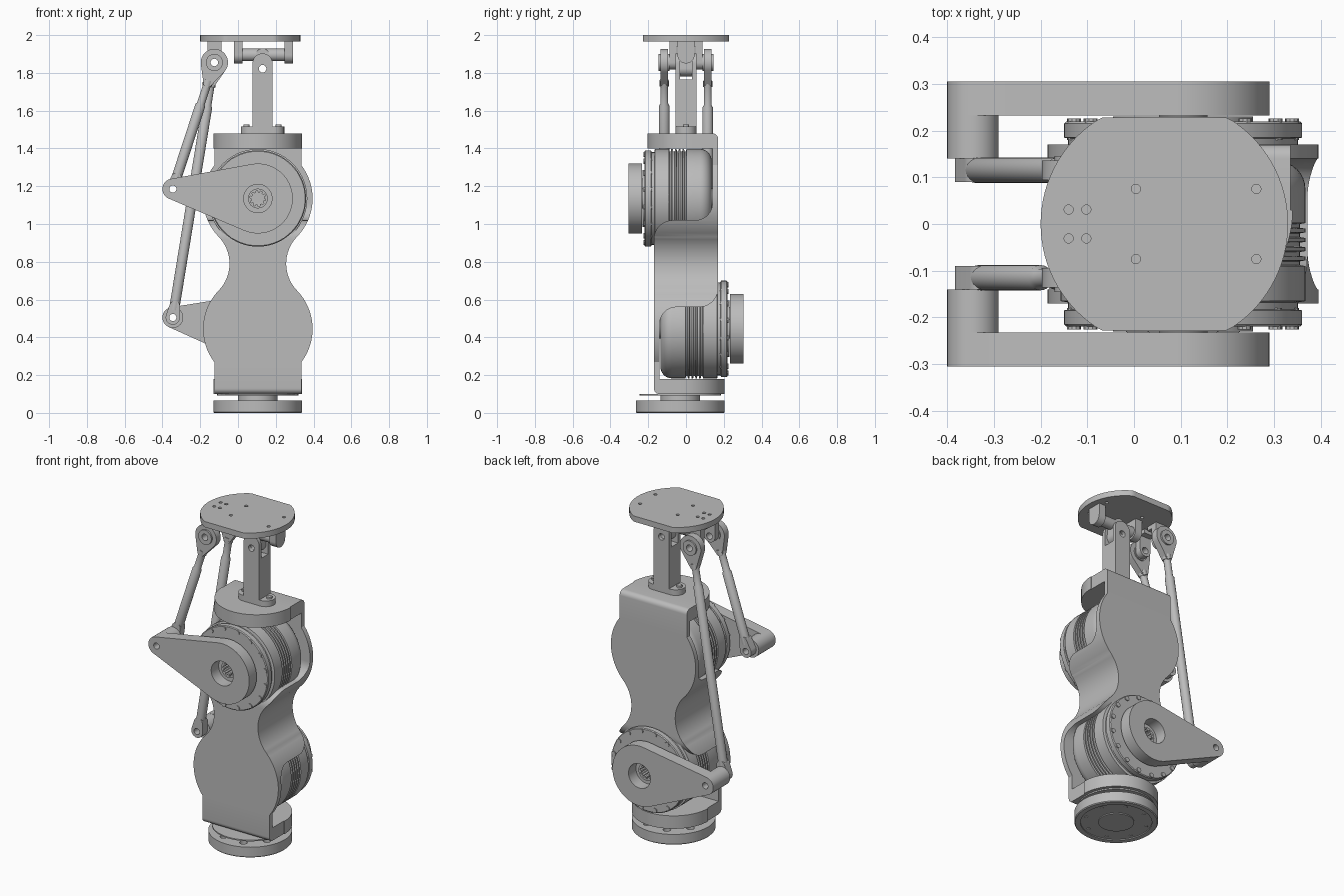
import bpy, bmesh
from math import sin, cos, pi, atan2, acos, hypot
from mathutils import Matrix, Vector

if "Cube" in bpy.data.objects:
    bpy.data.objects.remove(bpy.data.objects["Cube"])

metal = bpy.data.materials.new("grey metal")
metal.use_nodes = True
grey = (0.5, 0.5, 0.5, 1)
metal.diffuse_color = grey
metal.node_tree.nodes["Principled BSDF"].inputs["Base Color"].default_value = grey

AX, LOW, HIGH, MID = 0.105, 0.445, 1.135, 0.79   # joint axis x, joint heights, centre


# ---- helpers ----
def arc(x, y, r, a, b, n=16):
    return [(x + r * cos(a + (b - a) * i / n), y + r * sin(a + (b - a) * i / n)) for i in range(n + 1)]


def circle(x, y, r, n=48):
    return arc(x, y, r, 0, 2 * pi, n)[:-1]


def rect(x0, y0, x1, y1):
    return [(x0, y0), (x1, y0), (x1, y1), (x0, y1)]


def link(x0, y0, r0, x1, y1, r1):
    """Outline of two circles joined by tangent lines."""
    f = atan2(y1 - y0, x1 - x0)
    b = acos((r0 - r1) / hypot(x1 - x0, y1 - y0))
    return arc(x0, y0, r0, f + b, f + 2 * pi - b, 40) + arc(x1, y1, r1, f - b, f + b, 20)


def finish(name, bm):
    bmesh.ops.recalc_face_normals(bm, faces=bm.faces)
    me = bpy.data.meshes.new(name)
    bm.to_mesh(me)
    bm.free()
    me.materials.append(metal)
    ob = bpy.data.objects.new(name, me)
    bpy.context.collection.objects.link(ob)
    smooth(ob)
    return ob


def smooth(ob):
    bpy.ops.object.select_all(action='DESELECT')
    ob.select_set(True)
    bpy.context.view_layer.objects.active = ob
    bpy.ops.object.shade_smooth_by_angle(angle=0.6)


def prism(name, axis, lo, hi, outline, *holes):
    """Extrude an outline with holes along x, y or z."""
    cu = bpy.data.curves.new(name, 'CURVE')
    cu.dimensions, cu.fill_mode, cu.extrude = '2D', 'BOTH', (hi - lo) / 2
    for loop in (outline,) + holes:
        sp = cu.splines.new('POLY')
        sp.points.add(len(loop) - 1)
        for p, (u, v) in zip(sp.points, loop):
            p.co = (u, v, 0, 1)
        sp.use_cyclic_u = True
    tmp = bpy.data.objects.new(name + "_outline", cu)
    bpy.context.collection.objects.link(tmp)
    me = bpy.data.meshes.new_from_object(tmp.evaluated_get(bpy.context.evaluated_depsgraph_get()))
    bm = bmesh.new()
    bm.from_mesh(me)
    bpy.data.objects.remove(tmp)
    bpy.data.meshes.remove(me)
    bmesh.ops.remove_doubles(bm, verts=bm.verts, dist=1e-5)
    for v in bm.verts:
        a, b, w = v.co.x, v.co.y, v.co.z + (lo + hi) / 2
        v.co = {'x': (w, a, b), 'y': (a, w, b), 'z': (a, b, w)}[axis]
    return finish(name, bm)


def lathe(name, profile, centre, axis, steps=72):
    """Turn a closed (radius, height) profile about the y or z axis."""
    bm = bmesh.new()
    vs = [bm.verts.new((r, h, 0) if axis == 'y' else (r, 0, h)) for r, h in profile]
    es = [bm.edges.new((vs[i - 1], vs[i])) for i in range(len(vs))]
    d = Vector((0, 1, 0)) if axis == 'y' else Vector((0, 0, 1))
    bmesh.ops.spin(bm, geom=vs + es, cent=(0, 0, 0), axis=d, angle=2 * pi, steps=steps)
    bmesh.ops.remove_doubles(bm, verts=bm.verts, dist=1e-5)
    bmesh.ops.translate(bm, verts=bm.verts, vec=centre)
    return finish(name, bm)


def boolean(ob, other, op):
    m = ob.modifiers.new("cut", 'BOOLEAN')
    m.object, m.operation, m.solver = other, op, 'EXACT'
    bpy.context.view_layer.objects.active = ob
    bpy.ops.object.modifier_apply(modifier=m.name)
    bpy.data.objects.remove(other)


def flipped(ob, name):
    """Copy a part turned half way round the x direction about the middle."""
    c = ob.copy()
    c.data = ob.data.copy()
    c.name = name
    c.data.transform(Matrix.Translation((0, 0, 2 * MID)) @ Matrix.Rotation(pi, 4, 'X'))
    bpy.context.collection.objects.link(c)
    return c


# ---- base ----
BY = -0.03
base = lathe("base_disc", [(0.0001, 0), (0.1, 0), (0.1, 0.006), (0.2, 0.006), (0.2, 0), (0.23, 0),
             (0.235, 0.005), (0.235, 0.065), (0.105, 0.065), (0.105, 0.1), (0.0001, 0.1)], (AX, BY, 0), 'z')
for i in range(8):
    x, y = AX + 0.175 * cos(i * pi / 4 + 0.39), BY + 0.175 * sin(i * pi / 4 + 0.39)
    boolean(base, prism("bolt_cutter", 'z', 0.03, 0.1, circle(x, y, 0.022, 20)), 'DIFFERENCE')
    prism("base_bolt", 'z', 0.002, 0.01, circle(x, y, 0.01, 12))
smooth(base)

# ---- S-shaped main bracket: front outline crossed with side outline ----
quarter = [(0.23, 0.1)] + arc(0, LOW, 0.29, -0.655, 0.771) + arc(0.355, MID, 0.205, pi + 0.771, pi, 8)
right = quarter + [(x, 2 * MID - z) for x, z in reversed(quarter[:-1])]
front = [(AX + x, z) for x, z in right] + [(AX - x, z) for x, z in reversed(right)]
half = (arc(-0.14, 0.13, 0.03, pi, 1.5 * pi, 6) + [(BY, 0.1), (BY, 0.18), (-0.14, 0.18)]
        + arc(-0.05, 0.47, 0.09, pi, pi / 2, 10) + arc(0.07, 0.66, 0.1, -pi / 2, 0, 10))
side = half + [(-y, 2 * MID - z) for y, z in half]
bracket = prism("main_bracket", 'y', -0.3, 0.3, front)
boolean(bracket, prism("side_shape", 'x', -0.5, 0.7, side), 'INTERSECT')
for s, z in ((1, LOW), (-1, HIGH)):
    for name, r, a, b in (("motor_cavity", 0.267, -0.14, 0.4), ("window", 0.15, -0.3, -0.1)):
        boolean(bracket, prism(name, 'y', min(s * a, s * b), max(s * a, s * b), circle(AX, z, r, 72)), 'DIFFERENCE')
smooth(bracket)

# rounded ends of the bracket
lower_flange = prism("lower_flange", 'z', 0.1, 0.18, arc(AX, BY, 0.235, 0, pi, 40))
prism("lower_flange_step", 'z', 0.092, 0.1, circle(AX, BY, 0.215))
flipped(lower_flange, "upper_flange")

# ---- motors ----
fins = [(r, -0.09 + 0.02 * i + d) for i in range(5) for r, d in ((0.262, 0), (0.25, 0.002), (0.25, 0.01), (0.262, 0.012))]
body = [(0.05, -0.23), (0.15, -0.23), (0.15, -0.22), (0.25, -0.22), (0.255, -0.215), (0.255, -0.185),
        (0.246, -0.183), (0.246, -0.168), (0.262, -0.165)] + fins
body += arc(0.202, 0.075, 0.06, 0, pi / 2, 8)[:]
body = [(r, y) for r, y in body] + [(0.05, 0.135)]
upper_motor = lathe("upper_motor", body, (AX, 0, HIGH), 'y')
flipped(upper_motor, "lower_motor")
spline = [(AX + r * cos(a), HIGH + r * sin(a)) for i in range(10)
          for r, a in ((0.033, i * pi / 5), (0.033, i * pi / 5 + 0.3), (0.042, i * pi / 5 + 0.34), (0.042, i * pi / 5 + 0.58))]
hub = prism("upper_splined_hub", 'y', -0.24, 0.145, circle(AX, HIGH, 0.052), spline)
flipped(hub, "lower_splined_hub")
for i in range(16):
    a = i * pi / 8 + 0.2
    bolt = prism("rim_bolt", 'y', -0.226, -0.18, circle(AX + 0.238 * cos(a), HIGH + 0.238 * sin(a), 0.0145, 10))
    flipped(bolt, "lower_rim_bolt")

# ---- cranks, push rods and their top mounts ----
TX, TZ, EX = -0.125, 1.855, -0.345
for s, z, ez, tag in ((-1, HIGH, 1.185, "front"), (1, LOW, 0.505, "back")):
    def part(name, a, b, *loops):
        return prism(tag + "_" + name, 'y', min(s * a, s * b), max(s * a, s * b), *loops)

    pin = circle(EX, ez, 0.019, 20)
    part("crank", 0.232, 0.305, link(AX, z, 0.185, EX, ez, 0.055), circle(AX, z, 0.075), pin)
    part("crank_boss", 0.14, 0.232, circle(EX, ez, 0.055), pin)
    d = Vector((TX - EX, 0, TZ - ez))
    length, u = d.length, d.normalized()
    start = Vector((EX, s * 0.115, ez))

    def along(t):
        p = start + u * t
        return p.x, p.z

    part("rod_foot", 0.09, 0.14, link(*along(0), 0.038, *along(0.06), 0.028), pin)
    part("rod_head", 0.094, 0.136, link(TX, TZ, 0.072, *along(length - 0.115), 0.022), circle(TX, TZ, 0.045))
    part("rod_bearing", 0.088, 0.146, circle(TX, TZ, 0.045), circle(TX, TZ, 0.02, 20))
    rod = lathe(tag + "_push_rod", [(0.0001, 0.04), (0.027, 0.04), (0.027, length - 0.24), (0.021, length - 0.23),
                (0.021, length - 0.13), (0.026, length - 0.13), (0.026, length - 0.1), (0.0001, length - 0.1)],
                (0, 0, 0), 'z', 24)
    rod.data.transform(Matrix.Translation(start) @ Vector((0, 0, 1)).rotation_difference(u).to_matrix().to_4x4())
    part("mount_tab", 0.05, 0.088, link(TX, TZ, 0.0375, TX, 1.9, 0.0375), circle(TX, TZ, 0.02, 20))
    part("mount_tab_top", 0.05, 0.088, rect(TX - 0.0375, 1.9, TX + 0.0375, 1.966))
    part("mount_foot", 0.012, 0.05, rect(TX - 0.0375, 1.94, TX + 0.0375, 1.966))

# ---- centre post with forked top ----
CX, PZ, BZ = 0.13, 1.822, 1.895
prism("post_foot", 'z', 1.48, 1.515, link(0.07, 0, 0.055, 0.19, 0, 0.055))
for x in (0.045, 0.215):
    prism("foot_bolt", 'z', 1.515, 1.527, circle(x, 0, 0.016, 12))
prism("post", 'z', 1.5, 1.765, rect(CX - 0.053, -0.055, CX + 0.053, 0.055))
cheek = [(CX + 0.053, 1.765)] + arc(CX, 1.85, 0.053, 0, pi, 24) + [(CX - 0.053, 1.765)]
for y in (-0.055, 0.033):
    prism("fork_cheek", 'y', y, y + 0.022, cheek, circle(CX, PZ, 0.02, 20))

# ---- cross joint and hangers ----
prism("cross_block", 'y', -0.032, 0.032, link(CX, PZ, 0.04, CX, BZ, 0.035), circle(CX, PZ, 0.02, 20))
prism("cross_bar", 'x', -0.022, 0.292, circle(0, BZ, 0.033, 32))
for x in (-0.022, 0.245):
    prism("hanger", 'x', x, x + 0.047, arc(0, BZ, 0.045, pi, 2 * pi, 24) + [(0.045, 1.966), (-0.045, 1.966)])

# ---- top plate ----
disc = [(x, max(-0.228, min(0.228, y))) for x, y in circle(0.065, 0, 0.265, 96)]
holes = [circle(x, s * y, 0.01, 12) for x, y in ((0.004, 0.075), (0.262, 0.075), (-0.14, 0.031), (-0.102, 0.031))
         for s in (-1, 1)]
prism("top_plate", 'z', 1.965, 2.0, disc, *holes)
